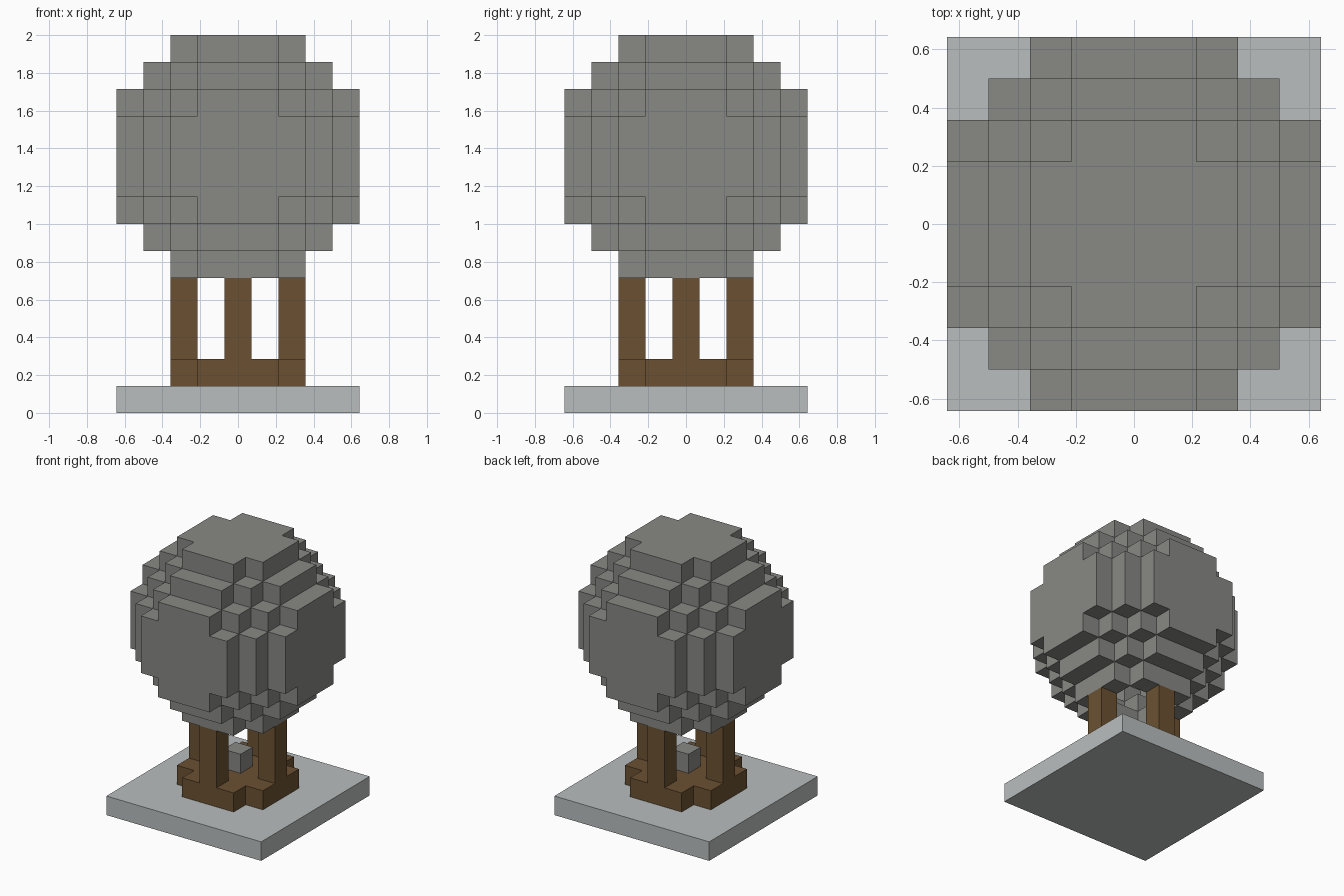
import bpy
import bmesh
from itertools import product
from mathutils import Vector

U = 1 / 7  # edge length of one block

cube = bpy.data.objects.get("Cube")
if cube:
    bpy.data.objects.remove(cube, do_unlink=True)


def material(name, rgb):
    mat = bpy.data.materials.new(name)
    mat.use_nodes = True
    color = (*rgb, 1)
    mat.diffuse_color = color
    mat.node_tree.nodes["Principled BSDF"].inputs["Base Color"].default_value = color
    return mat


grey = material("stone grey", (0.246, 0.246, 0.235))
brown = material("wood brown", (0.147, 0.083, 0.032))
pale = material("pale grey", (0.49, 0.515, 0.515))


def finish(bm, name, mat):
    mesh = bpy.data.meshes.new(name)
    bm.to_mesh(mesh)
    bm.free()
    mesh.materials.append(mat)
    obj = bpy.data.objects.new(name, mesh)
    bpy.context.scene.collection.objects.link(obj)
    return obj


def box(name, mat, center, size):
    """One box, centre and size in blocks."""
    bm = bmesh.new()
    bmesh.ops.create_cube(bm, size=1)
    for v in bm.verts:
        v.co = Vector(c + s * p for c, s, p in zip(center, size, v.co)) * U
    return finish(bm, name, mat)


STEPS = [tuple(s if i == a else 0 for i in range(3)) for a in range(3) for s in (-1, 1)]


def blocks(name, mat, cells, height):
    """Skin a set of block cells, keeping only the exposed faces."""
    bm = bmesh.new()
    for cell, step in product(sorted(cells), STEPS):
        if tuple(c + s for c, s in zip(cell, step)) in cells:
            continue
        n = Vector(step)
        a = Vector((n.y, n.z, n.x))
        b = n.cross(a)
        mid = Vector(cell) + n / 2 + Vector((0, 0, height))
        corners = [mid + (a * i + b * j) / 2 for i, j in ((-1, -1), (1, -1), (1, 1), (-1, 1))]
        bm.faces.new([bm.verts.new(c * U) for c in corners])
    bmesh.ops.remove_doubles(bm, verts=bm.verts, dist=U / 100)
    return finish(bm, name, mat)


# Ground slab
box("ground_slab", pale, (0, 0, 0.5), (9, 9, 1))

# Floor: square with its corners missing
floor = {(x, y, 0) for x, y in product(range(-2, 3), repeat=2) if abs(x * y) < 4}
blocks("basket_floor", brown, floor, 1.5)

# Four posts and the small block in the middle
for side, x, y in (("left", 2, 0), ("right", -2, 0), ("front", 0, -2), ("back", 0, 2)):
    box(side + "_post", brown, (x, y, 3.5), (1, 1, 3))
box("centre_block", grey, (0, 0, 2.5), (1, 1, 1))

# Hollow stepped ball, open underneath between the posts
ball = {p for p in product(range(-4, 5), repeat=3) if sum(c * c for c in p) <= 21}
inside = {p for p in ball
          if all(tuple(c + s for c, s in zip(p, step)) in ball for step in STEPS)}
opening = set(product(range(-1, 2), range(-1, 2), [-4]))
blocks("round_top", grey, ball - inside - opening, 9.5)
